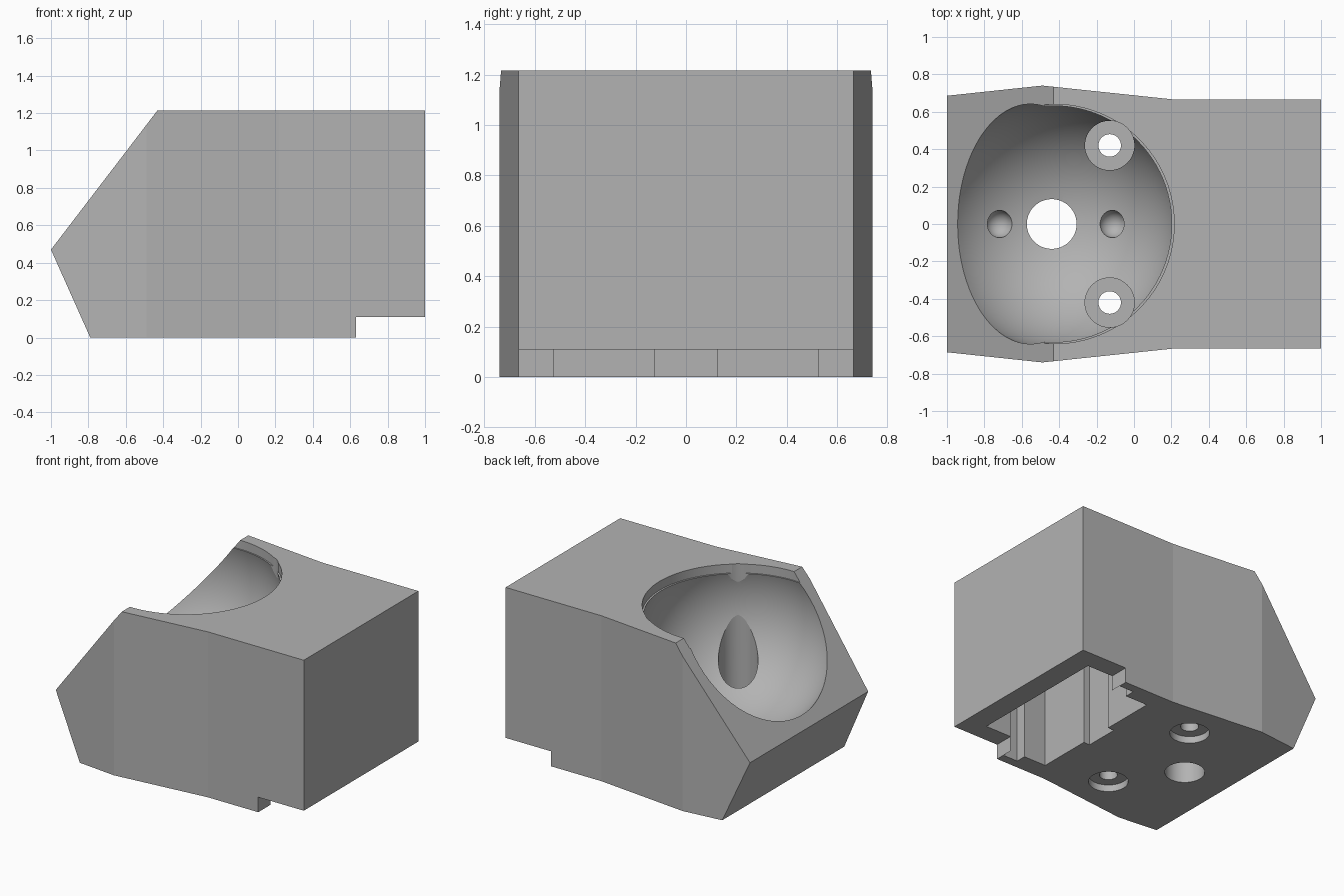
import bpy, bmesh, math
from mathutils import Matrix, Vector

cube = bpy.data.objects.get("Cube")
if cube:
    bpy.data.objects.remove(cube, do_unlink=True)

grey = bpy.data.materials.new("matte_grey")
colour = (0.45, 0.45, 0.45, 1)
grey.diffuse_color = colour
grey.use_nodes = True
grey.node_tree.nodes["Principled BSDF"].inputs["Base Color"].default_value = colour


def add_object(name, bm):
    bmesh.ops.recalc_face_normals(bm, faces=bm.faces)
    mesh = bpy.data.meshes.new(name)
    bm.to_mesh(mesh)
    bm.free()
    mesh.materials.append(grey)
    ob = bpy.data.objects.new(name, mesh)
    bpy.context.collection.objects.link(ob)
    return ob


def prism(name, points, offset):
    """Extrude a closed polygon of 3D points along offset."""
    bm = bmesh.new()
    face = bm.faces.new([bm.verts.new(p) for p in points])
    side = bmesh.ops.extrude_face_region(bm, geom=[face])["geom"]
    moved = [v for v in side if isinstance(v, bmesh.types.BMVert)]
    bmesh.ops.translate(bm, verts=moved, vec=Vector(offset))
    return add_object(name, bm)


def mirrored_outline(half, z):
    """Close a +y half outline with its mirror image."""
    return [(x, y, z) for x, y in half] + [(x, -y, z) for x, y in reversed(half)]


def cylinder(name, x, y, radius, low, high, segments=72):
    bm = bmesh.new()
    bmesh.ops.create_cone(bm, cap_ends=True, segments=segments, radius1=radius,
                          radius2=radius, depth=high - low,
                          matrix=Matrix.Translation((x, y, (low + high) / 2)))
    return add_object(name, bm)


def sphere(name, centre, radius, segments):
    bm = bmesh.new()
    bmesh.ops.create_uvsphere(bm, u_segments=segments, v_segments=segments // 2,
                              radius=radius, matrix=Matrix.Translation(centre))
    return add_object(name, bm)


def combine(target, tool, operation="DIFFERENCE"):
    mod = target.modifiers.new("cut", "BOOLEAN")
    mod.operation, mod.solver, mod.object = operation, "EXACT", tool
    bpy.context.view_layer.objects.active = target
    bpy.ops.object.modifier_apply(modifier=mod.name)
    bpy.data.objects.remove(tool, do_unlink=True)


# Body: side profile trimmed by the waisted plan outline
TOP, LEDGE = 1.215, 0.11
profile = [(-0.79, 0), (-1, 0.47), (-0.43, TOP), (1, TOP), (1, LEDGE), (0.63, LEDGE), (0.63, 0)]
body = prism("housing_body", [(x, -0.9, z) for x, z in profile], (0, 1.8, 0))
plan = [(-1.1, 0.675), (-0.49, 0.74), (0.22, 0.665), (1.1, 0.665)]
combine(body, prism("plan_trim", mirrored_outline(plan, -0.1), (0, 0, 1.5)), "INTERSECT")

# Ball socket with a straight lip at the top
socket = Vector((-0.43, 0, 0.96))
combine(body, sphere("socket_cutter", socket, 0.66, 96))
combine(body, cylinder("lip_cutter", -0.425, 0, 0.64, 1.15, 1.4, 96))

# Central opening in the socket floor
combine(body, cylinder("opening_cutter", -0.44, 0, 0.133, -0.1, 0.6))

# Support dimples either side of the opening
for dx in (-0.29, 0.315):
    drop = math.sqrt(0.66 ** 2 - dx ** 2)
    combine(body, sphere("dimple_cutter", socket + Vector((dx, 0, -drop)), 0.073, 72))

# Screw holes, recessed from above and below
for side in (-1, 1):
    y = 0.42 * side
    combine(body, cylinder("screw_cutter", -0.13, y, 0.06, -0.1, 0.6))
    combine(body, cylinder("upper_recess_cutter", -0.13, y, 0.132, 0.3, 1.4))
    combine(body, cylinder("lower_recess_cutter", -0.13, y, 0.132, -0.1, 0.05))

# Underside compartment with side slots and a shallow back recess
bay = [(0.28, 0.125), (0.33, 0.125), (0.33, 0.525), (0.51, 0.525), (0.51, 0.6),
       (0.63, 0.6), (0.63, 0.525), (0.84, 0.525)]
combine(body, prism("bay_cutter", mirrored_outline(bay, -0.1), (0, 0, 1.15)))

# Smooth the curved walls, keep the planar bends crisp
bpy.ops.object.select_all(action="DESELECT")
body.select_set(True)
bpy.context.view_layer.objects.active = body
bpy.ops.object.shade_smooth_by_angle(angle=math.radians(5.5))
